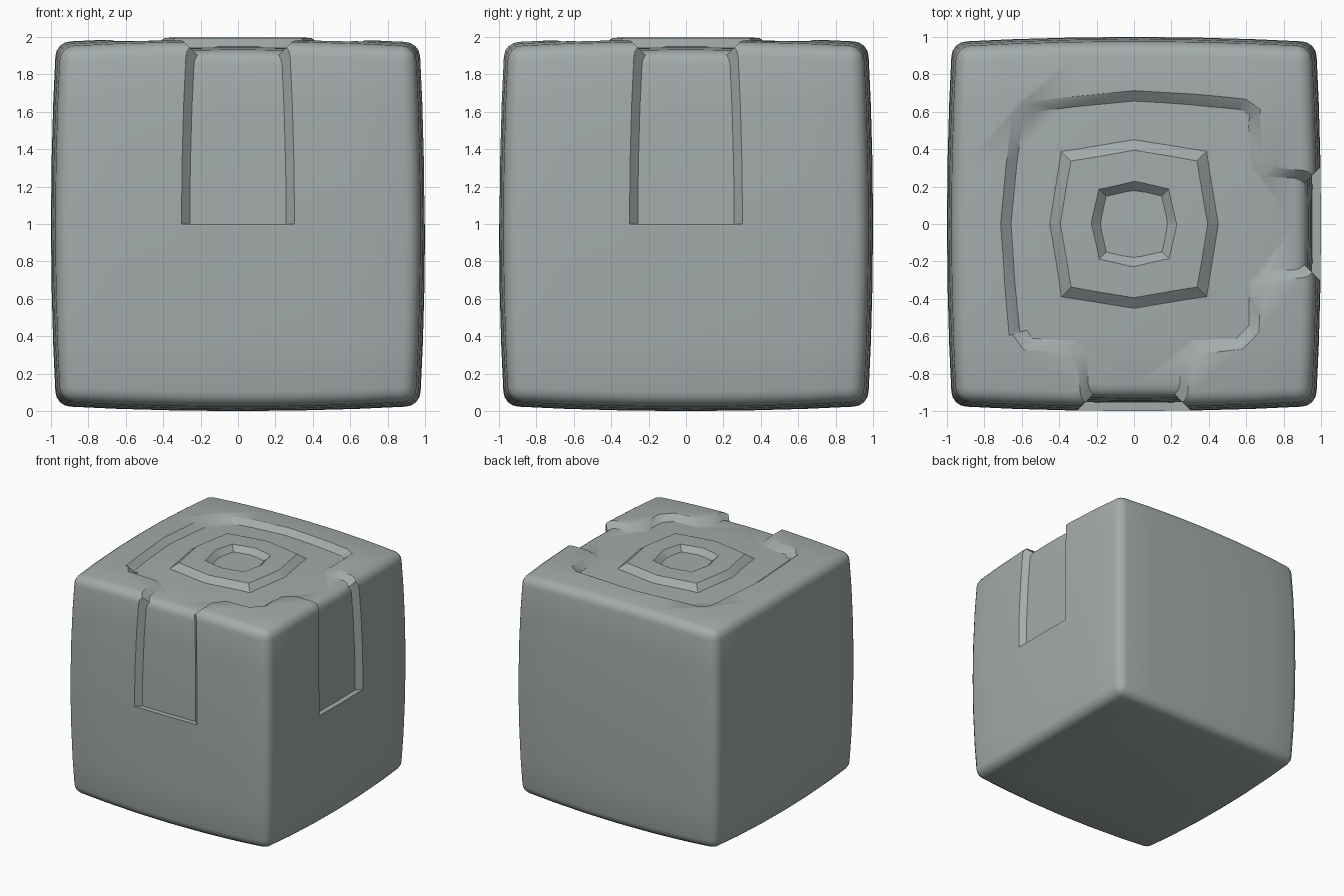
import bpy, bmesh

if "Cube" in bpy.data.objects:
    bpy.data.objects.remove(bpy.data.objects["Cube"])

mat = bpy.data.materials.new("grey_stone")
mat.diffuse_color = (0.37, 0.41, 0.41, 1)
mat.use_nodes = True
mat.node_tree.nodes["Principled BSDF"].inputs["Base Color"].default_value = mat.diffuse_color


def finish(bm, name):
    bmesh.ops.recalc_face_normals(bm, faces=bm.faces)
    me = bpy.data.meshes.new(name)
    bm.to_mesh(me)
    bm.free()
    ob = bpy.data.objects.new(name, me)
    bpy.context.collection.objects.link(ob)
    me.materials.append(mat)
    return ob


def apply(ob, mod):
    bpy.context.view_layer.objects.active = ob
    bpy.ops.object.modifier_apply(modifier=mod.name)


def pillow_cube(name, scale):
    """Cube with bulging faces and rounded edges, centred at z = 1."""
    bm = bmesh.new()
    bmesh.ops.create_cube(bm, size=2)
    bmesh.ops.subdivide_edges(bm, edges=bm.edges[:], cuts=5, use_grid_fill=True)
    k = 0.027
    for v in bm.verts:
        x, y, z = v.co
        v.co = (x * (1 - k * y * y) * (1 - k * z * z),
                y * (1 - k * x * x) * (1 - k * z * z),
                z * (1 - k * x * x) * (1 - k * y * y))
    ob = finish(bm, name)
    mod = ob.modifiers.new("round", 'BEVEL')
    mod.width = 0.075
    mod.segments = 4
    mod.limit_method = 'ANGLE'
    mod.angle_limit = 0.7
    apply(ob, mod)
    for v in ob.data.vertices:
        v.co = v.co * scale
        v.co.z += 1
    return ob


def loft(name, top, floor, z_top, z_floor, t0=-1.2, t1=2.0):
    """Tapered prism through two outlines, extended past both."""
    bm = bmesh.new()
    rings = []
    for t in (t0, t1):
        rings.append([bm.verts.new((b[0] + (a[0] - b[0]) * t, b[1] + (a[1] - b[1]) * t,
                                    z_floor + (z_top - z_floor) * t))
                      for a, b in zip(top, floor)])
    n = len(top)
    for i in range(n):
        j = (i + 1) % n
        bm.faces.new((rings[0][i], rings[0][j], rings[1][j], rings[1][i]))
    bm.faces.new(rings[0])
    bm.faces.new(rings[1])
    return finish(bm, name)


def boolean(ob, other, op):
    mod = ob.modifiers.new("bool", 'BOOLEAN')
    mod.object = other
    mod.operation = op
    mod.solver = 'EXACT'
    apply(ob, mod)
    bpy.data.objects.remove(other)


def octagon(mid, corner):
    m, c = mid, corner
    return [(m, 0), (c, c), (0, m), (-c, c), (-m, 0), (-c, -c), (0, -m), (c, -c)]


def mirrored(half):
    """Complete an outline across the y = -x diagonal."""
    return half + [(-y, -x) for x, y in reversed(half)]


# body and the smaller core that forms the channel floor
body = pillow_cube("cube_body", 1.0)
core = pillow_cube("channel_floor", 0.955)

# wide channel on top, opening to the front and right
rim_top = mirrored([(-0.595, 0.66), (0, 0.713), (0.6, 0.68), (0.685, 0.60), (0.69, 0.37), (0.78, 0.30),
                    (1.2, 0.30), (1.2, -0.30), (0.78, -0.30), (0.69, -0.37), (0.68, -0.585)])
rim_floor = mirrored([(-0.54, 0.605), (0, 0.655), (0.58, 0.62), (0.62, 0.55), (0.625, 0.325), (0.70, 0.255),
                      (1.2, 0.255), (1.2, -0.255), (0.70, -0.255), (0.625, -0.325), (0.622, -0.55)])
groove = loft("groove_cutter", rim_top, rim_floor, 1.985, 1.94)

# raised ring and its central recess
island = loft("ring_cutter", octagon(0.388, 0.33), octagon(0.445, 0.38), 2.0, 1.953, -1.6, 2.6)
hole = loft("recess_cutter", octagon(0.23, 0.19), octagon(0.178, 0.15), 2.0, 1.953)
boolean(groove, island, 'DIFFERENCE')
boolean(body, groove, 'DIFFERENCE')
boolean(body, hole, 'DIFFERENCE')

# channels running halfway down the front and right sides
for side in ("front", "right"):
    slot = loft(side + "_slot_cutter", [(-0.3, 1.0), (0.3, 1.0), (0.3, 2.1), (-0.3, 2.1)],
                [(-0.255, 1.0), (0.255, 1.0), (0.255, 2.1), (-0.255, 2.1)], 0.995, 0.95)
    for v in slot.data.vertices:
        a, h, d = v.co
        v.co = (a, -d, h) if side == "front" else (d, a, h)
    boolean(body, slot, 'DIFFERENCE')
boolean(body, core, 'UNION')

bpy.ops.object.select_all(action='DESELECT')
body.select_set(True)
bpy.context.view_layer.objects.active = body
bpy.ops.object.shade_smooth_by_angle(angle=0.6)
